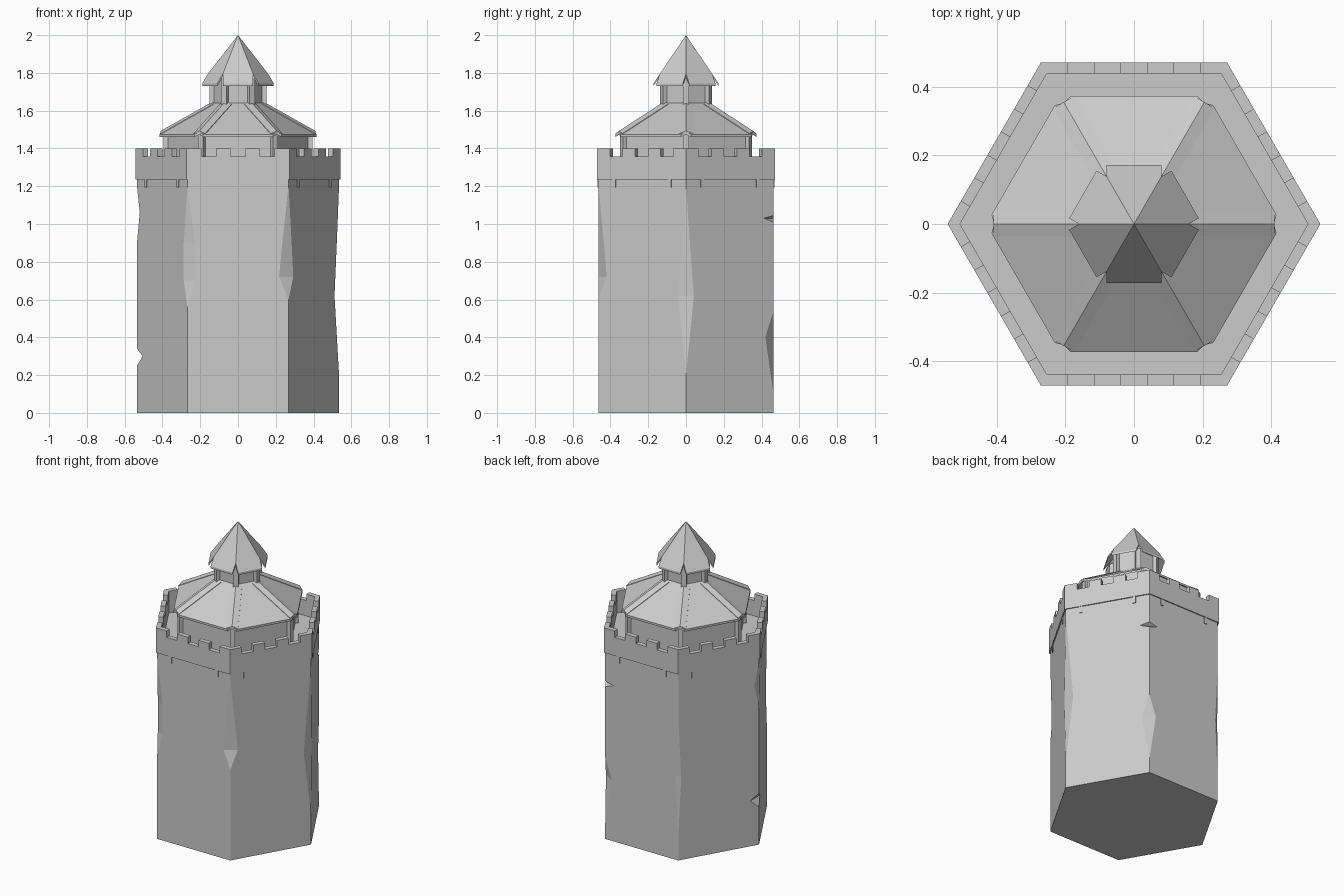
import bpy, bmesh
from math import cos, sin, tan, radians, pi
from mathutils import Vector, Matrix

if "Cube" in bpy.data.objects:
    bpy.data.objects.remove(bpy.data.objects["Cube"])

C30 = cos(pi / 6)


def finish(name, bm):
    bmesh.ops.recalc_face_normals(bm, faces=bm.faces)
    me = bpy.data.meshes.new(name)
    bm.to_mesh(me)
    bm.free()
    ob = bpy.data.objects.new(name, me)
    bpy.context.collection.objects.link(ob)
    return ob


def corner(r, k):
    a = radians(60 * k)
    return Vector((r * cos(a), r * sin(a), 0))


def loft(bm, rings, caps=True):
    vs = [[bm.verts.new(p) for p in ring] for ring in rings]
    n = len(vs[0])
    for a, b in zip(vs, vs[1:]):
        for i in range(n):
            bm.faces.new((a[i], a[(i + 1) % n], b[(i + 1) % n], b[i]))
    if caps:
        bm.faces.new(vs[0][::-1])
        bm.faces.new(vs[-1])
    return vs


def hex_ring(r, z):
    return [corner(r, k) + Vector((0, 0, z)) for k in range(6)]


def box(bm, angle, r0, r1, half, z0, z1):
    # block pointing outward at an angle, with tangential range half=(t0, t1)
    m = Matrix.Translation(((r0 + r1) / 2, (half[0] + half[1]) / 2, (z0 + z1) / 2))
    s = Matrix.Diagonal((r1 - r0, half[1] - half[0], z1 - z0, 1))
    bmesh.ops.create_cube(bm, size=1, matrix=Matrix.Rotation(radians(angle), 4, 'Z') @ m @ s)


# tower shaft: hexagon with chipped corners, each given as (height, chip width)
chips = [
    [(0.2, 0), (0.62, .048), (0.95, .02), (1.2, 0)],
    [(0.1, 0), (0.4, .05), (0.54, 0), (1.01, 0), (1.03, .06), (1.045, 0)],
    [(0.15, 0), (0.55, .02), (0.95, 0)],
    [(0.25, 0), (0.3, .06), (0.34, 0), (0.9, 0), (1.06, .03), (1.2, 0)],
    [(0.56, 0), (0.7, .04), (0.9, .04), (1.2, 0)],
    [(0.6, 0), (0.72, .05), (0.88, .035), (1.2, 0)],
]


def chip(k, z):
    pts = [(-1, 0)] + chips[k] + [(3, 0)]
    for (z0, w0), (z1, w1) in zip(pts, pts[1:]):
        if z0 <= z <= z1:
            return max(.0005, w0 + (w1 - w0) * (z - z0) / (z1 - z0))


R = 0.535
levels = sorted({0, 1.25} | {z for c in chips for z, w in c})
rings = []
for z in levels:
    ring = []
    for k in range(6):
        p = corner(R, k)
        for j in (k - 1, k + 1):
            q = p + (corner(R, j) - p).normalized() * chip(k, z)
            ring.append((q.x, q.y, z))
    rings.append(ring)
bm = bmesh.new()
loft(bm, rings)
finish("tower_shaft", bm)

# parapet wall: hexagonal ring with walkway floor
RO, RI = 0.543, 0.507
bm = bmesh.new()
loft(bm, [hex_ring(R - .01, 1.235), hex_ring(RO, 1.235), hex_ring(RO, 1.357),
          hex_ring(RI, 1.357), hex_ring(RI, 1.255)])
finish("parapet", bm)

# merlons: mitred ones at the corners, two more along every side
bm = bmesh.new()
for k in range(6):
    o, i = corner(RO, k), corner(RI, k)
    ring = []
    step = RO / 7
    d0 = (corner(RO, k - 1) - o).normalized()
    d1 = (corner(RO, k + 1) - o).normalized()
    inset = step - (RO - RI) / 2
    flat = [o + d0 * step, o, o + d1 * step, i + d1 * inset, i, i + d0 * inset]
    loft(bm, [[p + Vector((0, 0, z)) for p in flat] for z in (1.357, 1.4)])
    for s in (-1, 1):
        c = s * step
        box(bm, 60 * k + 30, RI * C30, RO * C30, (c - step / 2, c + step / 2), 1.357, 1.4)
finish("merlons", bm)

# small brackets under the parapet
bm = bmesh.new()
for k in range(6):
    for t in (-.17, .17):
        box(bm, 60 * k + 30, .45, RO * C30 - .002, (t - .01, t + .01), 1.192, 1.24)
finish("brackets", bm)


# walls and corner posts of the two upper rooms
def room(name, r, z0, z1, post):
    b = bmesh.new()
    loft(b, [hex_ring(r, z0), hex_ring(r, z1)])
    finish(name + "_walls", b)
    b = bmesh.new()
    for k in range(6):
        box(b, 60 * k, r - post, r + post * .6, (-post * .6, post * .6), z0, z1)
    finish(name + "_posts", b)


room("upper_room", 0.38, 1.25, 1.49, 0.025)
room("lantern", 0.135, 1.6, 1.77, 0.026)


# hexagonal roof of six panels, with notched hips at the eaves
def roof(name, apothem, half, hip, z_eave, slope, top, thick):
    def z_at(a):
        return z_eave + slope * (apothem - a)
    eave = []
    for k in range(6):
        p = corner(hip, k)
        eave.append((p.x, p.y, z_at(hip * C30)))
        a = radians(60 * k + 30)
        for t in (-half, half):
            eave.append((apothem * cos(a) - t * sin(a), apothem * sin(a) + t * cos(a), z_eave))
    b = bmesh.new()
    tops = []
    for dz in (0, -thick):
        out = [b.verts.new((x, y, z + dz)) for x, y, z in eave]
        inn = []
        for k in range(6):
            p = corner(top / C30, k)
            inn.append(b.verts.new((p.x, p.y, z_at(top) + dz)))
        for k in range(6):
            e = [out[(3 * k + j) % 18] for j in range(4)]
            b.faces.new(e + [inn[(k + 1) % 6], inn[k]])
        b.faces.new(inn)
        tops.append(out)
    for i in range(18):
        j = (i + 1) % 18
        b.faces.new((tops[0][i], tops[0][j], tops[1][j], tops[1][i]))
    finish(name, b)


roof("main_roof", 0.373, 0.184, 0.408, 1.475, 0.65, 0.09, 0.014)
roof("spire_roof", 0.172, 0.08, 0.16, 1.745, 1.483, 0.0005, 0.014)

# thin ridge boards along the hips of the main roof
bm = bmesh.new()
for k in range(6):
    d = corner(1, k)
    t = Vector((-d.y, d.x, 0))
    ring = []
    for r in (0.13, 0.41):
        z = 1.475 + .65 * (.373 - r * C30)
        ring.append([d * r + t * s + Vector((0, 0, z + h))
                     for s, h in ((-.036, -.018), (0, -.006), (.036, -.018), (.036, -.008), (0, .006), (-.036, -.008))])
    loft(bm, ring)
finish("ridge_boards", bm)
